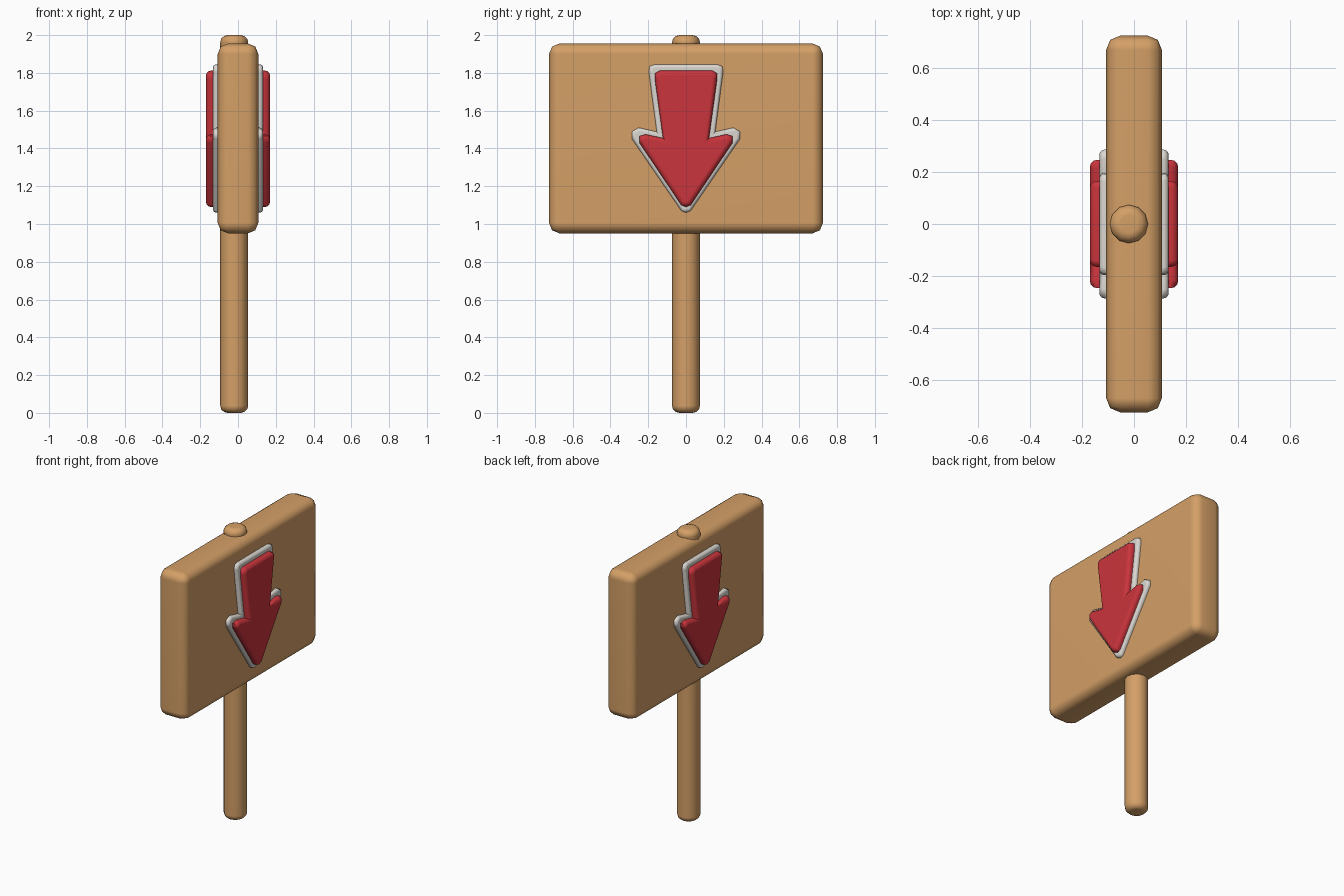
import bpy, bmesh, math
from mathutils import Matrix, Vector

cube = bpy.data.objects.get("Cube")
if cube:
    bpy.data.objects.remove(cube, do_unlink=True)


def material(name, rgb):
    m = bpy.data.materials.new(name)
    m.use_nodes = True
    m.diffuse_color = (*rgb, 1)
    m.node_tree.nodes["Principled BSDF"].inputs["Base Color"].default_value = (*rgb, 1)
    return m


wood = material("light wood", (0.66, 0.35, 0.135))
white = material("off white", (0.71, 0.68, 0.64))
red = material("red", (0.59, 0.035, 0.045))


def finish(bm, name, mat):
    """Turn a bmesh into a smooth shaded object."""
    bmesh.ops.recalc_face_normals(bm, faces=bm.faces)
    mesh = bpy.data.meshes.new(name)
    bm.to_mesh(mesh)
    bm.free()
    mesh.materials.append(mat)
    ob = bpy.data.objects.new(name, mesh)
    bpy.context.collection.objects.link(ob)
    bpy.ops.object.select_all(action="DESELECT")
    ob.select_set(True)
    bpy.context.view_layer.objects.active = ob
    bpy.ops.object.shade_smooth_by_angle(angle=math.radians(60))
    mod = ob.modifiers.new("weighted normals", "WEIGHTED_NORMAL")
    mod.keep_sharp = True
    return ob


def bevel(bm, edges, width, segments):
    bmesh.ops.bevel(bm, geom=edges, offset=width, segments=segments, profile=0.5,
                    affect="EDGES", clamp_overlap=False)


# Sign board
bm = bmesh.new()
bmesh.ops.create_cube(bm, size=1, matrix=Matrix.Translation((0, 0, 1.453))
                      @ Matrix.Diagonal((0.215, 1.45, 1.005, 1)))
bevel(bm, bm.edges[:], 0.055, 2)
finish(bm, "sign_board", wood)

# Round post with softened ends
bm = bmesh.new()
bmesh.ops.create_cone(bm, cap_ends=True, segments=12, radius1=0.074, radius2=0.074,
                      depth=2, matrix=Matrix.Translation((-0.02, 0, 1)))
rims = [e for e in bm.edges if abs(e.verts[0].co.z - e.verts[1].co.z) < 0.01]
bevel(bm, rims, 0.038, 3)
finish(bm, "post", wood)

# Half outlines of the arrow (y, z), from the top centre side to the tip
border = [(0.165, 1.845), (0.192, 1.835), (0.197, 1.805), (0.155, 1.488),
          (0.25, 1.51), (0.286, 1.49), (0.286, 1.45), (0.025, 1.07), (0, 1.06)]
arrow = [(0.14, 1.812), (0.165, 1.797), (0.165, 1.767), (0.122, 1.455),
         (0.215, 1.475), (0.247, 1.465), (0.247, 1.43), (0.025, 1.1), (0, 1.09)]


def arrow_plate(name, half, side, outer, width, mat):
    """Extrude a mirrored outline outwards along x and round its outer rim."""
    outline = half + [(-y, z) for y, z in reversed(half[:-1])]
    bm = bmesh.new()
    face = bm.faces.new([bm.verts.new((side * 0.09, y, z)) for y, z in outline])
    ext = bmesh.ops.extrude_face_region(bm, geom=[face], use_keep_orig=True)
    moved = {g for g in ext["geom"] if isinstance(g, bmesh.types.BMVert)}
    bmesh.ops.translate(bm, verts=list(moved), vec=Vector((side * (outer - 0.09), 0, 0)))
    bmesh.ops.recalc_face_normals(bm, faces=bm.faces)
    bevel(bm, [e for e in bm.edges if set(e.verts) <= moved], width, 3)
    finish(bm, name, mat)


for side, label in ((1, "left"), (-1, "right")):
    arrow_plate(label + "_arrow_border", border, side, 0.133, 0.018, white)
    arrow_plate(label + "_arrow", arrow, side, 0.17, 0.027, red)
